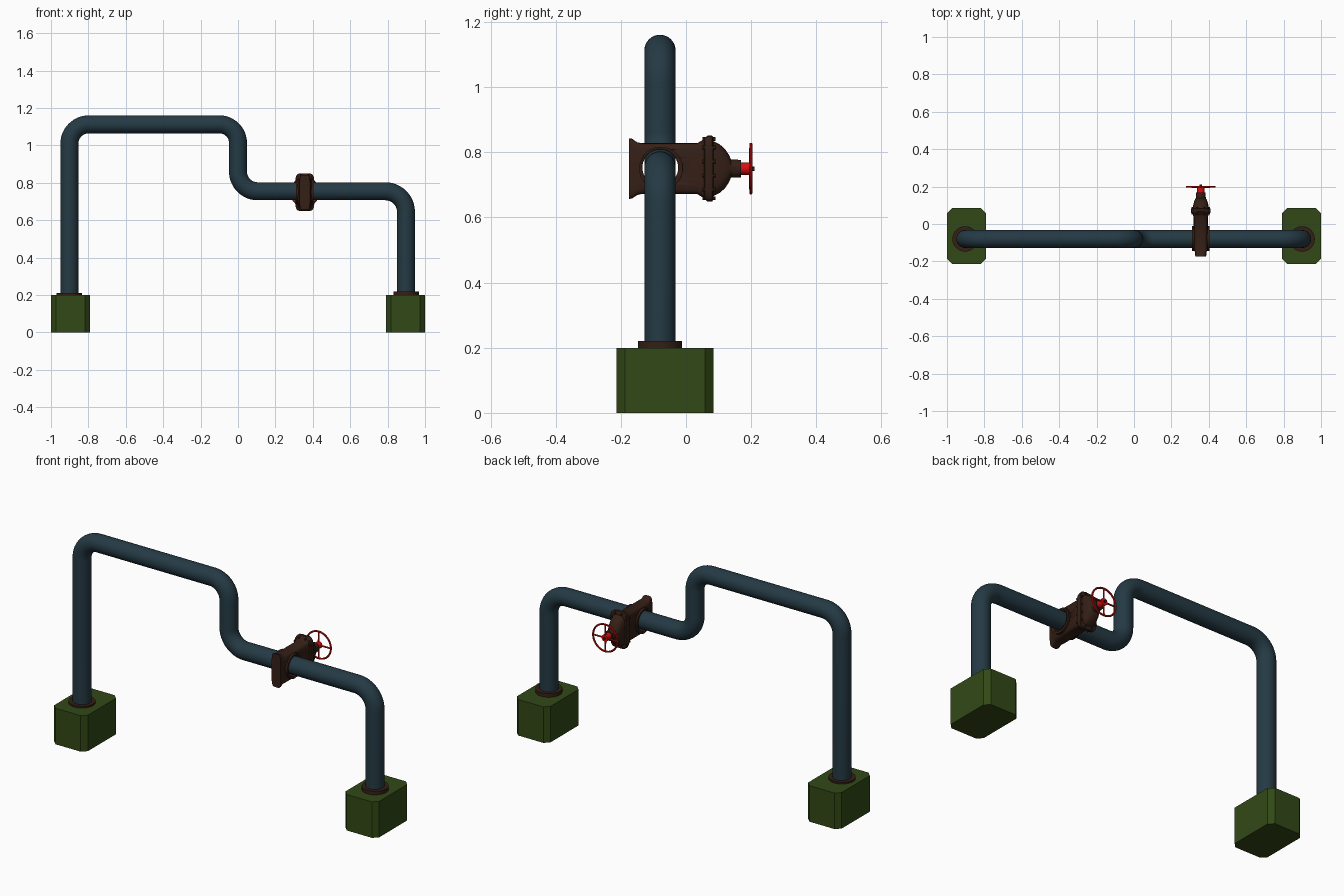
import bpy, bmesh, math
from mathutils import Vector, Matrix

if "Cube" in bpy.data.objects:
    bpy.data.objects.remove(bpy.data.objects["Cube"])

PY = -0.08            # pipe centre line in y
VX, VZ = 0.357, 0.75  # valve axis


def material(name, rgb):
    m = bpy.data.materials.new(name)
    m.diffuse_color = (*rgb, 1)
    m.use_nodes = True
    m.node_tree.nodes["Principled BSDF"].inputs["Base Color"].default_value = m.diffuse_color
    return m


BLUE = material("pipe_blue", (0.018, 0.042, 0.058))
GREEN = material("base_green", (0.032, 0.066, 0.008))
BROWN = material("cast_brown", (0.035, 0.014, 0.008))
RED = material("wheel_red", (0.7, 0.005, 0.005))


def finish(bm, name, mat, smooth=True):
    bmesh.ops.recalc_face_normals(bm, faces=bm.faces)
    me = bpy.data.meshes.new(name)
    bm.to_mesh(me)
    bm.free()
    ob = bpy.data.objects.new(name, me)
    bpy.context.collection.objects.link(ob)
    me.materials.append(mat)
    if smooth:
        bpy.ops.object.select_all(action='DESELECT')
        ob.select_set(True)
        bpy.context.view_layer.objects.active = ob
        bpy.ops.object.shade_smooth_by_angle(angle=math.radians(35))
    return ob


def skin(bm, rings, closed=False):
    """Join rings of points with quads; cap the ends unless closed."""
    vs = [[bm.verts.new(p) for p in r] for r in rings]
    n = len(vs[0])
    pairs = list(zip(vs, vs[1:])) + ([(vs[-1], vs[0])] if closed else [])
    for a, b in pairs:
        for i in range(n):
            j = (i + 1) % n
            bm.faces.new((a[i], a[j], b[j], b[i]))
    if not closed:
        bm.faces.new(vs[0])
        bm.faces.new(vs[-1])


def rod(bm, a, b, r, n=16):
    a, b = Vector(a), Vector(b)
    q = (b - a).to_track_quat('Z', 'Y').to_matrix().to_4x4()
    bmesh.ops.create_cone(bm, cap_ends=True, segments=n, radius1=r, radius2=r,
                          depth=(b - a).length,
                          matrix=Matrix.Translation((a + b) / 2) @ q)


# Base blocks with chamfered upright edges, and floor collars
for side, x, top in (("left", -0.895, 0.21), ("right", 0.895, 0.22)):
    bm = bmesh.new()
    bmesh.ops.create_cube(bm, size=1, matrix=Matrix.Translation((x, -0.064, 0.1))
                          @ Matrix.Diagonal((0.207, 0.298, 0.2, 1)))
    up = [e for e in bm.edges if abs(e.verts[0].co.z - e.verts[1].co.z) > 0.1]
    bmesh.ops.bevel(bm, geom=up, offset=0.026, segments=1, affect='EDGES')
    finish(bm, side + "_base", GREEN, False)
    bm = bmesh.new()
    px = x + (-0.008 if x < 0 else 0.004)
    rod(bm, (px, PY, 0.195), (px, PY, top), 0.068, 32)
    finish(bm, side + "_collar", BROWN)

# Pipe: corner points with bend radii, swept with a circle
corners = [(-0.902, 0.19, 0), (-0.902, 1.113, 0.105), (0.0, 1.113, 0.1),
           (0.0, 0.755, 0.105), (0.898, 0.755, 0.11), (0.898, 0.19, 0)]
path = [Vector(corners[0][:2])]
for i in range(1, 5):
    c, r = Vector(corners[i][:2]), corners[i][2]
    u = (Vector(corners[i - 1][:2]) - c).normalized()
    v = (Vector(corners[i + 1][:2]) - c).normalized()
    o = c + (u + v) * r
    for k in range(13):
        t = math.pi / 2 * k / 12
        path.append(o - v * r * math.cos(t) - u * r * math.sin(t))
path.append(Vector(corners[-1][:2]))
rings = []
for i, p in enumerate(path):
    d = (path[min(i + 1, len(path) - 1)] - path[max(i - 1, 0)]).normalized()
    if i in (0, 1):
        d = Vector((0, 1))
    if i >= len(path) - 2:
        d = Vector((0, -1))
    nx, nz = -d.y, d.x
    R = 0.048
    rings.append([(p.x + nx * R * math.cos(a), PY + R * math.sin(a), p.y + nz * R * math.cos(a))
                  for a in (2 * math.pi * k / 32 for k in range(32))])
bm = bmesh.new()
skin(bm, rings)
finish(bm, "pipe", BLUE)

# Valve body: superellipse sections along y (y, half x, half z, exponent)
sections = [(-0.175, 0.028, 0.093, 5), (-0.166, 0.03, 0.092, 5), (-0.150, 0.031, 0.081, 5),
            (-0.136, 0.038, 0.078, 5), (0.034, 0.038, 0.078, 5), (0.046, 0.041, 0.085, 5),
            (0.056, 0.043, 0.092, 5), (0.058, 0.052, 0.095, 5), (0.066, 0.052, 0.101, 5),
            (0.080, 0.052, 0.101, 5), (0.083, 0.050, 0.097, 5), (0.084, 0.042, 0.084, 3.5),
            (0.103, 0.040, 0.075, 3), (0.120, 0.036, 0.060, 2.6), (0.132, 0.031, 0.042, 2.3),
            (0.138, 0.027, 0.028, 2), (0.169, 0.025, 0.027, 2)]


def sgn_pow(v, e):
    return math.copysign(abs(v) ** e, v)


bm = bmesh.new()
skin(bm, [[(VX + hx * sgn_pow(math.cos(a), 2 / e), y, VZ + hz * sgn_pow(math.sin(a), 2 / e))
           for a in (2 * math.pi * k / 48 for k in range(48))] for y, hx, hz, e in sections])
body = finish(bm, "valve_body", BROWN)

# Round socket around the pipe
bm = bmesh.new()
rod(bm, (VX - 0.047, PY + 0.003, VZ), (VX + 0.047, PY + 0.003, VZ), 0.067, 40)
socket = finish(bm, "valve_socket", BROWN)

# Clearance hole through body and socket
bm = bmesh.new()
rod(bm, (VX - 0.1, PY + 0.001, VZ + 0.003), (VX + 0.1, PY + 0.001, VZ + 0.003), 0.055, 40)
cutter = finish(bm, "hole_cutter", BROWN)
cutter.hide_render = True
cutter.hide_set(True)
for ob in (body, socket):
    m = ob.modifiers.new("hole", 'BOOLEAN')
    m.operation, m.object, m.solver = 'DIFFERENCE', cutter, 'EXACT'

# Bonnet bolts around the flange
bm = bmesh.new()
spots = [(s * 0.045, z) for s in (-1, 1) for z in (-0.065, -0.022, 0.022, 0.065)]
spots += [(s * 0.02, t * 0.091) for s in (-1, 1) for t in (-1, 1)]
for x, z in spots:
    rod(bm, (VX + x, 0.050, VZ + z), (VX + x, 0.090, VZ + z), 0.0055, 6)
finish(bm, "bonnet_bolts", BROWN, False)

# Handwheel: rim, spokes, hub and stem nut
bm = bmesh.new()
rim = []
for k in range(40):
    a = 2 * math.pi * k / 40
    rim.append([(VX + (0.0745 + 0.005 * math.cos(b)) * math.cos(a), 0.199 + 0.005 * math.sin(b),
                 VZ + (0.0745 + 0.005 * math.cos(b)) * math.sin(a))
                for b in (2 * math.pi * j / 10 for j in range(10))])
skin(bm, rim, True)
for k in range(4):
    a = math.pi / 2 * k
    rod(bm, (VX, 0.197, VZ), (VX + 0.074 * math.cos(a), 0.199, VZ + 0.074 * math.sin(a)), 0.0045, 8)
rod(bm, (VX, 0.165, VZ), (VX, 0.204, VZ), 0.019, 24)
finish(bm, "handwheel", RED)
bm = bmesh.new()
rod(bm, (VX, 0.200, VZ), (VX, 0.211, VZ), 0.007, 6)
finish(bm, "stem_nut", BROWN, False)
